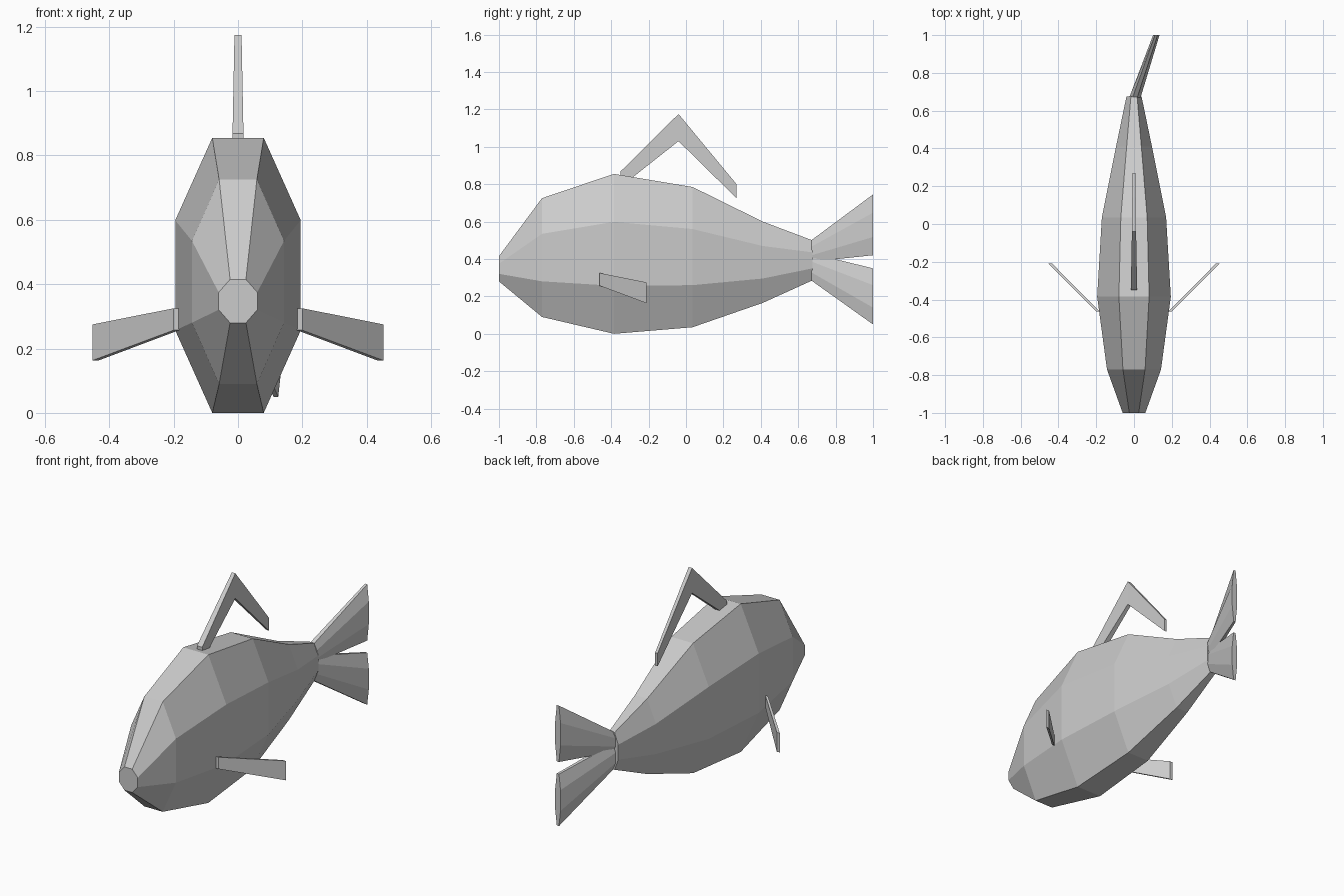
import bpy, bmesh

cube = bpy.data.objects.get("Cube")
if cube:
    bpy.data.objects.remove(cube, do_unlink=True)

grey = bpy.data.materials.new("pale_grey")
grey.use_nodes = True
colour = (0.6, 0.6, 0.6, 1)
grey.diffuse_color = colour
grey.node_tree.nodes["Principled BSDF"].inputs["Base Color"].default_value = colour


def loft(name, rings):
    """Skin equal-length rings of points and cap both ends."""
    bm = bmesh.new()
    loops = [[bm.verts.new(p) for p in ring] for ring in rings]
    n = len(loops[0])
    for a, b in zip(loops, loops[1:]):
        for i in range(n):
            j = (i + 1) % n
            bm.faces.new((a[i], a[j], b[j], b[i]))
    bm.faces.new(loops[0])
    bm.faces.new(loops[-1])
    bmesh.ops.recalc_face_normals(bm, faces=bm.faces)
    mesh = bpy.data.meshes.new(name)
    bm.to_mesh(mesh)
    bm.free()
    mesh.materials.append(grey)
    obj = bpy.data.objects.new(name, mesh)
    bpy.context.collection.objects.link(obj)
    return obj


def octagon(y, low, high, half, x=0):
    """Upright eight-sided section with narrow top and bottom."""
    outline = [(0.41, 1), (1, 0.7), (1, 0.3), (0.41, 0)]
    right = [(x + half * u, y, low + (high - low) * v) for u, v in outline]
    left = [(x - half * u, y, low + (high - low) * v) for u, v in reversed(outline)]
    return right + left


# Body: y, bottom, top, half width
body = [(-1, 0.28, 0.415, 0.06), (-0.77, 0.09, 0.725, 0.143),
        (-0.385, 0, 0.855, 0.195), (0.035, 0.035, 0.785, 0.17),
        (0.41, 0.165, 0.6, 0.095), (0.675, 0.285, 0.5, 0.04)]
loft("body", [octagon(*s) for s in body])

# Tail lobes, swept to the left
loft("upper_tail_lobe", [octagon(0.67, 0.385, 0.5, 0.03, 0.005),
                         octagon(1, 0.42, 0.745, 0.017, 0.118)])
loft("lower_tail_lobe", [octagon(0.67, 0.285, 0.43, 0.03, 0.005),
                         octagon(1, 0.05, 0.35, 0.017, 0.118)])


def slab(y, low, high, half):
    return [(-half, y, low), (half, y, low), (half, y, high), (-half, y, high)]


# Bent dorsal fin
loft("dorsal_fin", [slab(-0.35, 0.785, 0.868, 0.017),
                    slab(-0.04, 1.03, 1.175, 0.011),
                    slab(0.27, 0.725, 0.80, 0.008)])

# Side fins
for name, side in (("left_fin", 1), ("right_fin", -1)):
    rings = []
    for inner, outer, y, low, high in ((0.183, 0.2, -0.462, 0.257, 0.325),
                                       (0.433, 0.452, -0.21, 0.163, 0.275)):
        rings.append([(side * inner, y, low), (side * outer, y, low),
                      (side * outer, y, high), (side * inner, y, high)])
    loft(name, rings)
